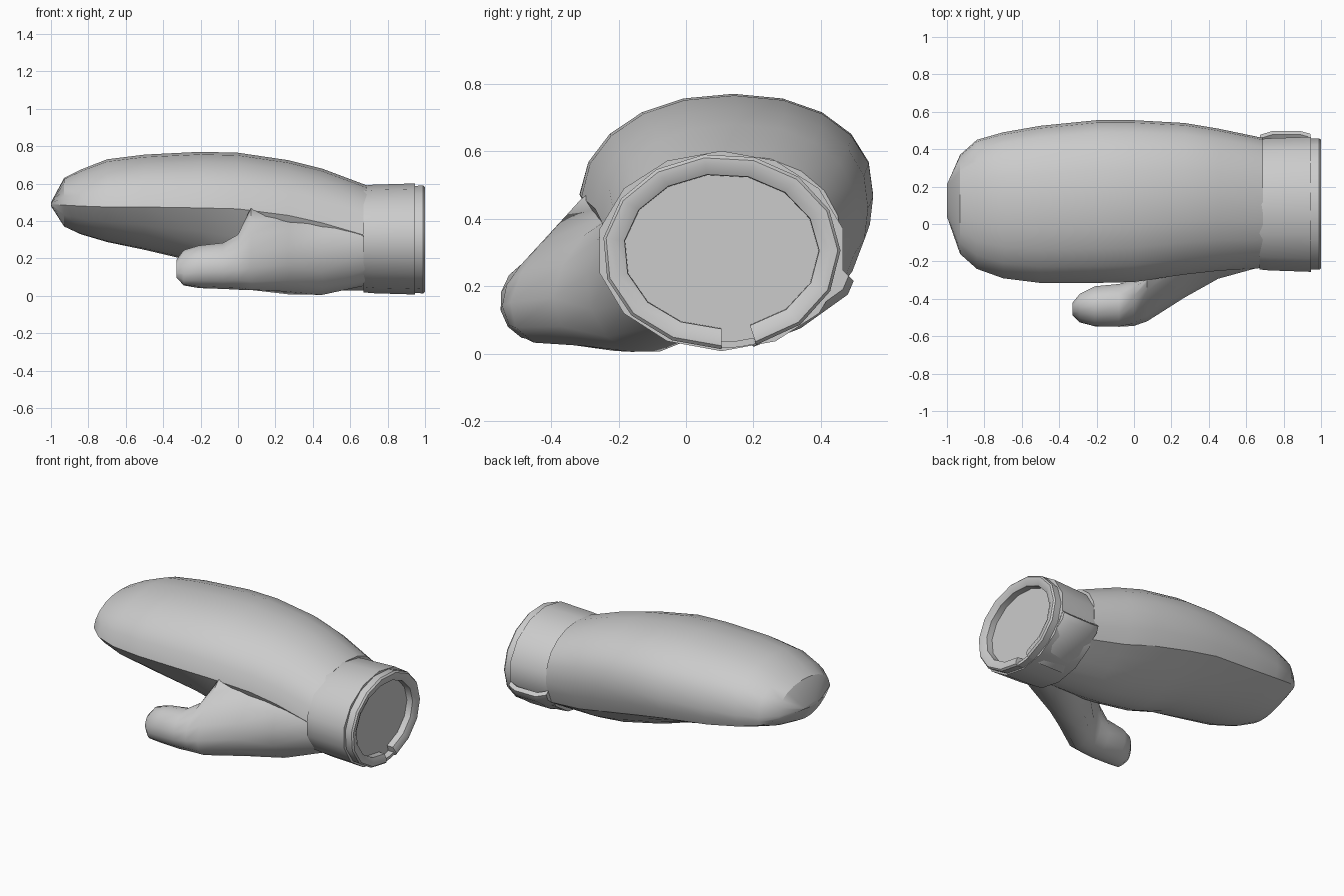
import bpy, bmesh
from math import sin, cos, radians, pi

cube = bpy.data.objects.get("Cube")
if cube:
    bpy.data.objects.remove(cube)

grey = bpy.data.materials.new("plain_grey")
grey.use_nodes = True
colour = (0.6, 0.6, 0.6, 1)
grey.diffuse_color = colour
grey.node_tree.nodes["Principled BSDF"].inputs["Base Color"].default_value = colour


def loft(name, rings, angle=35):
    """Skin a list of equal-length closed rings and cap both ends."""
    bm = bmesh.new()
    rows = [[bm.verts.new(p) for p in ring] for ring in rings]
    n = len(rows[0])
    bm.faces.new(rows[0])
    bm.faces.new(rows[-1])
    for a, b in zip(rows, rows[1:]):
        for i in range(n):
            j = (i + 1) % n
            bm.faces.new((a[i], a[j], b[j], b[i]))
    bmesh.ops.recalc_face_normals(bm, faces=bm.faces)
    mesh = bpy.data.meshes.new(name)
    bm.to_mesh(mesh)
    bm.free()
    mesh.materials.append(grey)
    obj = bpy.data.objects.new(name, mesh)
    bpy.context.collection.objects.link(obj)
    bpy.ops.object.select_all(action='DESELECT')
    obj.select_set(True)
    bpy.context.view_layer.objects.active = obj
    bpy.ops.object.shade_smooth_by_angle(angle=radians(angle))


def power(v, e):
    return abs(v) ** e * (1 if v >= 0 else -1)


def hand_ring(x, y0, y1, top, bottom, front_seam, back_seam, n=10):
    """Dome over a sagging palm, creased at a front and a lower back seam."""
    ring = []
    for i in range(n + 1):
        c, s = cos(pi * i / n), sin(pi * i / n)
        ring.append((x, (y0 + y1) / 2 + (y1 - y0) / 2 * power(c, .92) + .02 * s,
                     front_seam + (top - front_seam) * power(s, .95)))
    drop = front_seam - back_seam
    y2 = y1 - .25 * drop
    sag = front_seam - .42 * drop - bottom
    for i in range(1, n + 1):
        t = i / n
        ring.append((x, y0 + (y2 - y0) * t,
                     front_seam - drop * t - sag * sin(pi * t ** .8)))
    # Bulge between the back seam and the widest line
    ring.append((x, y1 - .06 * drop, front_seam - .5 * drop))
    return ring


def thumb_ring(x, y, z, long, short, tilt, taper, n=14):
    """Teardrop, narrow on top, leaning from vertical toward the hand."""
    t = radians(tilt)
    ring = []
    for i in range(n):
        c, s = cos(2 * pi * i / n), sin(2 * pi * i / n)
        u, v = long * c, short * s * (1 - taper * c)
        ring.append((x, y + u * sin(t) + v * cos(t), z + u * cos(t) - v * sin(t)))
    return ring


# Hand: x, front, back, top, bottom, front seam height, back seam height
hand = [
    (-1, .04, .21, .5, .48, .49, .488),
    (-.93, -.16, .37, .63, .37, .485, .46),
    (-.84, -.24, .45, .675, .33, .48, .425),
    (-.7, -.29, .49, .73, .29, .475, .395),
    (-.5, -.315, .525, .755, .25, .475, .365),
    (-.2, -.315, .555, .77, .18, .47, .335),
    (0, -.31, .555, .765, .11, .465, .3),
    (.27, -.27, .54, .725, .05, .43, .245),
    (.45, -.25, .51, .68, .035, .39, .2),
    (.69, -.235, .46, .59, .035, .32, .165),
]
loft("hand", [hand_ring(*s) for s in hand], angle=30)

# Thumb and web: x, centre y, centre z, long radius, short radius, tilt, taper
thumb = [
    (-.33, -.455, .145, .05, .03, 20, 0),
    (-.29, -.45, .15, .1, .07, 25, 0),
    (-.21, -.44, .155, .115, .108, 25, 0),
    (-.08, -.435, .16, .125, .115, 25, 0),
    (0, -.41, .185, .155, .115, 25, .25),
    (.07, -.37, .253, .235, .095, 20, .7),
    (.27, -.2, .24, .24, .155, 25, .3),
    (.45, -.1, .235, .238, .19, 15, 0),
    (.68, 0, .285, .23, .235, 0, 0),
]
loft("thumb", [thumb_ring(*s) for s in thumb], angle=45)


# Cuff
def cuff_ring(x, ry, rz, n=14):
    return [(x, .105 + ry * sin(2 * pi * i / n), .304 + rz * cos(2 * pi * i / n))
            for i in range(n)]


loft("cuff", [cuff_ring(.67, .357, .285), cuff_ring(.72, .362, .29),
              cuff_ring(.945, .37, .297)])


# Rolled rim around the opening, with a thin bridge under its small notch
def rim_arc(name, profile, start, sweep, steps):
    rings = []
    for i in range(steps + 1):
        a = radians(start + sweep * i / steps)
        rings.append([(x, .105 + ry * cos(a), .303 + rz * sin(a))
                      for x, ry, rz in profile])
    loft(name, rings, angle=40)


rim_arc("rim", [(.93, .35, .287), (.99, .353, .29), (1, .345, .28),
                (1, .322, .26), (.985, .29, .23), (.93, .288, .228)],
        -73, 343, 14)
rim_arc("notch_bridge", [(.93, .35, .287), (.985, .35, .287),
                         (.985, .33, .268), (.93, .33, .268)], -90, 17, 2)

# Strap end wrapped around the lower back of the cuff
strap = [(.2, .02), (.34, .075), (.48, .175), (.497, .215),
         (.478, .235), (.42, .2), (.3, .11)]


def strap_ring(x, tuck):
    return [(x, y - tuck, z + tuck) for y, z in strap]


loft("strap", [strap_ring(.675, .02), strap_ring(.74, 0),
               strap_ring(.89, 0), strap_ring(.943, .015)])
